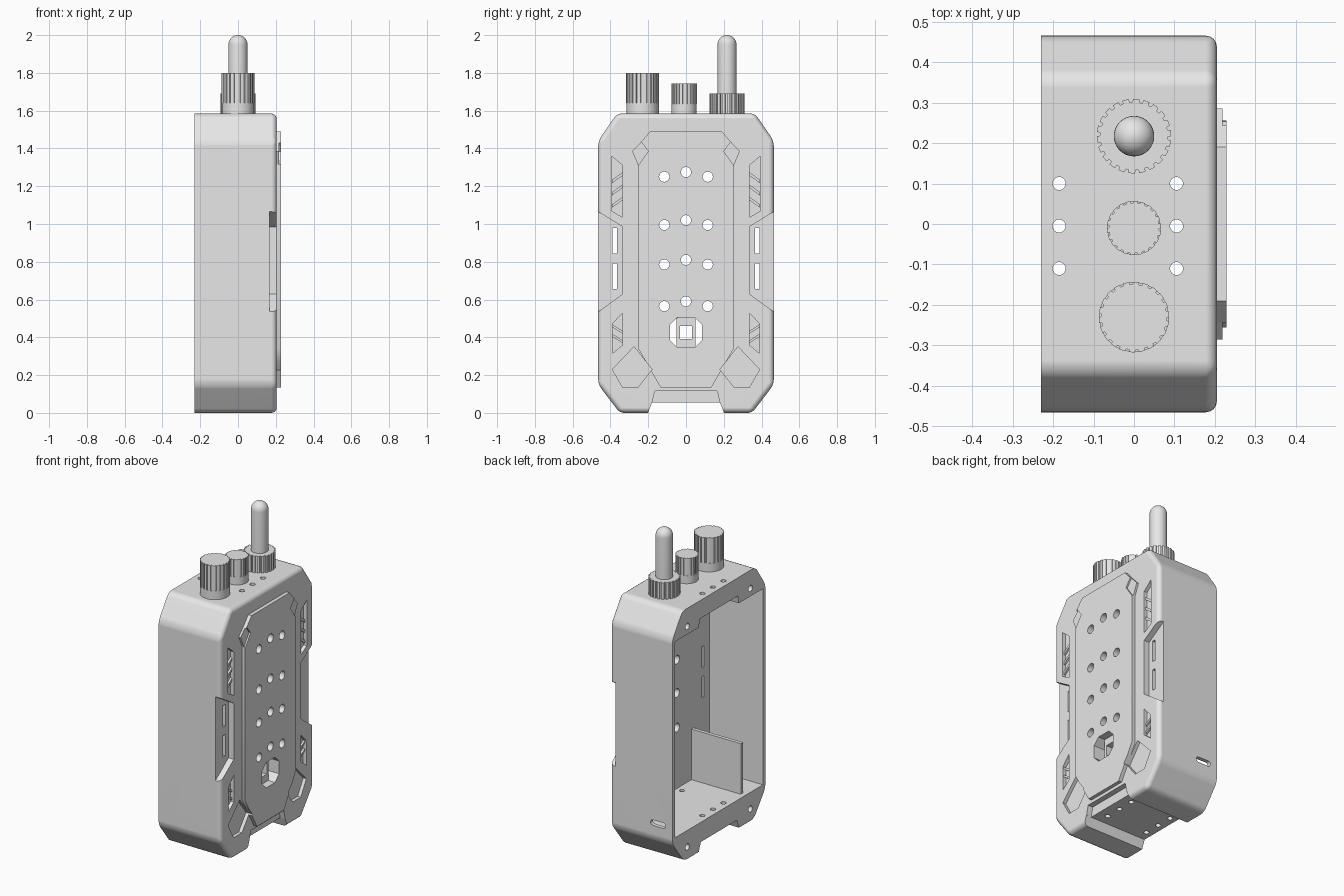
import bpy, bmesh, math

cube = bpy.data.objects.get("Cube")
if cube:
    bpy.data.objects.remove(cube, do_unlink=True)

grey = bpy.data.materials.new("plain_grey")
grey.use_nodes = True
grey.diffuse_color = (0.8, 0.8, 0.8, 1)
grey.node_tree.nodes["Principled BSDF"].inputs["Base Color"].default_value = (0.8, 0.8, 0.8, 1)


# Helpers
def prism(bm, pts, lo, hi, axis="x"):
    """Extrude a profile: (y, z) along x, (x, z) along y or (x, y) along z."""
    def place(p, t):
        return {"x": (t, p[0], p[1]), "y": (p[0], t, p[1]), "z": (p[0], p[1], t)}[axis]
    low = [bm.verts.new(place(p, lo)) for p in pts]
    high = [bm.verts.new(place(p, hi)) for p in pts]
    n = len(pts)
    faces = [bm.faces.new(low), bm.faces.new(high)]
    for i in range(n):
        j = (i + 1) % n
        faces.append(bm.faces.new((low[i], low[j], high[j], high[i])))
    bmesh.ops.recalc_face_normals(bm, faces=faces)


def circle(a, b, r, n=24):
    return [(a + r * math.cos(2 * math.pi * i / n), b + r * math.sin(2 * math.pi * i / n))
            for i in range(n)]


def box(a0, a1, b0, b1):
    return [(a0, b0), (a1, b0), (a1, b1), (a0, b1)]


def flip(pts):
    return [(-a, b) for a, b in pts]


def both(*polys):
    return [q for p in polys for q in (p, flip(p))]


def finish(name, bm):
    mesh = bpy.data.meshes.new(name)
    bm.to_mesh(mesh)
    bm.free()
    mesh.materials.append(grey)
    ob = bpy.data.objects.new(name, mesh)
    bpy.context.collection.objects.link(ob)
    return ob


def solid(name, polys, lo, hi, axis="x"):
    bm = bmesh.new()
    for p in polys:
        prism(bm, p, lo, hi, axis)
    return finish(name, bm)


def activate(ob):
    bpy.ops.object.select_all(action="DESELECT")
    ob.select_set(True)
    bpy.context.view_layer.objects.active = ob


def cut(ob, polys, lo, hi, axis="x"):
    tool = solid("cutter", polys, lo, hi, axis)
    tool.hide_render = True
    activate(ob)
    mod = ob.modifiers.new("cut", "BOOLEAN")
    mod.operation, mod.solver, mod.object = "DIFFERENCE", "EXACT", tool
    bpy.ops.object.modifier_apply(modifier=mod.name)
    bpy.data.objects.remove(tool, do_unlink=True)


def smooth(ob, angle=30):
    activate(ob)
    bpy.ops.object.shade_smooth_by_angle(angle=math.radians(angle))


FACE, BACK = 0.205, -0.23

# Shared face outlines
half = [(0.35, 0), (0.465, 0.15), (0.465, 1.44), (0.365, 1.585)]
outline = half + flip(half)[::-1]
speaker_holes = [circle(y, z + (0.025 if y == 0 else 0), 0.027)
                 for z in (1.25, 0.995, 0.785, 0.565) for y in (-0.115, 0, 0.115)]
octagon = [(0.085, 0.385), (0.085, 0.465), (0.045, 0.505), (-0.045, 0.505),
           (-0.085, 0.465), (-0.085, 0.385), (-0.045, 0.345), (0.045, 0.345)]
lower_pocket = [(0.39, 0.23), (0.275, 0.35), (0.18, 0.23), (0.255, 0.135), (0.335, 0.135)]
bracket = [(0.285, 1.385), (0.237, 1.435), (0.2, 1.385), (0.253, 1.31)]

# Case: rounded on every edge except the open rim
bm = bmesh.new()
prism(bm, outline, BACK, FACE)
rounded = [e for e in bm.edges if max(v.co.x for v in e.verts) > 0]
bmesh.ops.bevel(bm, geom=rounded, offset=0.028, segments=4, profile=0.5, affect="EDGES")
case = finish("case", bm)

# Hollow interior with a stepped ceiling
side = [(0.44, 0.18), (0.44, 1.42), (0.2, 1.42), (0.19, 1.47)]
cut(case, [side + flip(side)[::-1]], -0.4, 0.145)

# Foot notch, deeper at the face
cut(case, [[(-0.22, -0.05), (0.22, -0.05), (0.18, 0.055), (-0.18, 0.055)]], -0.4, 0.4)
cut(case, [[(-0.185, 0.03), (0.185, 0.03), (0.165, 0.115), (-0.165, 0.115)]], 0.17, 0.4)

# Side grips and their slots
grip = [(0.5, 1.087), (0.335, 0.985), (0.335, 0.63), (0.5, 0.56 - 0.05)]
cut(case, both(grip), 0.168, 0.4)
cut(case, both(box(0.365, 0.388, 0.655, 0.79), box(0.365, 0.388, 0.845, 0.98)), 0.1, 0.4)

# Louvred vents and lower corner pockets
upper_vent = [(0.395, 1.36), (0.335, 1.31), (0.335, 1.035), (0.395, 1.07)]
lower_vent = [(0.39, 0.47), (0.335, 0.53), (0.335, 0.36), (0.39, 0.315)]
cut(case, both(upper_vent, lower_vent, lower_pocket), FACE - 0.022, 0.4)

# Speaker holes and button opening
cut(case, speaker_holes + [octagon], 0.1, 0.4)

# Vertical through holes, rear screw holes and the side slot
cut(case, [circle(x, y, 0.016) for x in (-0.185, 0.105) for y in (-0.11, -0.005, 0.1)],
    -0.2, 1.8, "z")
cut(case, [circle(s * 0.315, z, 0.02) for s in (-1, 1) for z in (0.075, 1.47)], -0.4, -0.1)
slot = [(-0.13 + (0.035 if abs(i - 8) > 4 else -0.035) + 0.018 * math.cos(math.pi * i / 8),
         0.25 + 0.018 * math.sin(math.pi * i / 8)) for i in range(16)]
cut(case, [slot], 0.4, 0.6, "y")

smooth(case)
case.modifiers.new("weighted", "WEIGHTED_NORMAL").keep_sharp = True

# Louvre bars inside the vents
bars = []
for z in (1.105, 1.17, 1.235):
    bars.append([(0.337, z + 0.02), (0.393, z - 0.02), (0.393, z - 0.002), (0.337, z + 0.038)])
for z in (0.385, 0.435):
    bars.append([(0.337, z - 0.015), (0.393, z - 0.03 + 0.05), (0.393, z + 0.035), (0.337, z)])
solid("vent_louvres", both(*bars), 0.17, FACE - 0.01)

# Raised front panel, clipped around the corner pockets
edge = [(0.135, 0.135), (0.255, 0.345), (0.255, 1.415), (0.19, 1.49)]
panel = solid("front_panel", [edge + flip(edge)[::-1]], FACE - 0.015, 0.228)
cut(panel, speaker_holes + [octagon] + both(lower_pocket, bracket), 0.1, 0.4)
smooth(panel)
solid("panel_brackets", both(bracket), FACE - 0.015, 0.218)

# Button mount behind the opening
mount = solid("button_mount", [box(-0.05, 0.05, 0.33, 0.52)], 0.125, 0.18)
cut(mount, [box(-0.033, 0.033, 0.39, 0.46)], 0.1, 0.3)

# Interior divider
solid("divider", [box(-0.2, 0.155, 0.17, 0.5)], -0.285, -0.262, "y")


# Knobs: plain base with a fluted grip
def fluted(name, y, r, z0, z1, teeth, depth):
    pts = []
    for i in range(teeth):
        for f, rad in ((0, r), (0.3, r), (0.6, r), (0.65, r - depth), (0.95, r - depth)):
            a = 2 * math.pi * (i + f) / teeth
            pts.append((rad * math.cos(a), y + rad * math.sin(a)))
    smooth(solid(name, [pts], z0, z1, "z"))


def plain(name, y, r, z0, z1):
    smooth(solid(name, [circle(0, y, r, 48)], z0, z1, "z"))


plain("large_knob_base", -0.23, 0.086, 1.575, 1.64)
fluted("large_knob_grip", -0.23, 0.087, 1.64, 1.8, 22, 0.006)
plain("small_knob_base", -0.01, 0.066, 1.575, 1.635)
fluted("small_knob_grip", -0.01, 0.067, 1.635, 1.745, 22, 0.005)
fluted("antenna_collar", 0.217, 0.092, 1.575, 1.69, 22, 0.008)

# Antenna: rod with a domed tip, turned from a profile
bm = bmesh.new()
profile = [(0.05, 1.6)] + [(0.05 * math.cos(t * math.pi / 16), 1.95 + 0.05 * math.sin(t * math.pi / 16))
                           for t in range(8)] + [(0, 2.0)]
verts = [bm.verts.new((r, 0.217, z)) for r, z in profile]
edges = [bm.edges.new(pair) for pair in zip(verts, verts[1:])]
bmesh.ops.spin(bm, geom=verts + edges, cent=(0, 0.217, 0), axis=(0, 0, 1),
               angle=2 * math.pi, steps=32)
bmesh.ops.remove_doubles(bm, verts=bm.verts[:], dist=0.0001)
bmesh.ops.recalc_face_normals(bm, faces=bm.faces[:])
smooth(finish("antenna", bm))
